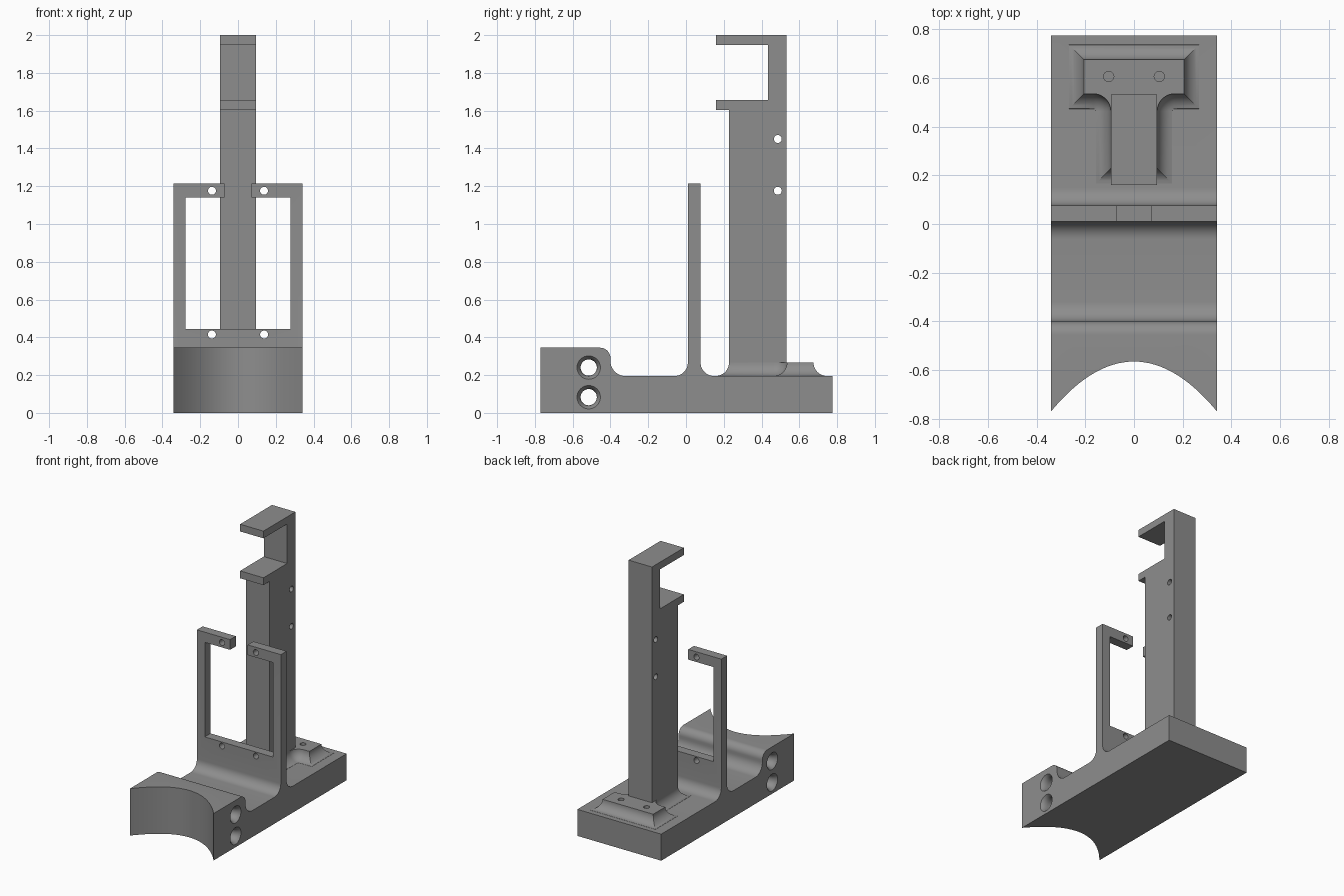
import bpy, bmesh, math

if "Cube" in bpy.data.objects:
    bpy.data.objects.remove(bpy.data.objects["Cube"])

grey = bpy.data.materials.new("grey plastic")
grey.diffuse_color = (0.27, 0.27, 0.27, 1)
grey.use_nodes = True
grey.node_tree.nodes["Principled BSDF"].inputs["Base Color"].default_value = grey.diffuse_color

W, FLOOR, R = 0.341, 0.195, 0.072   # half width, base top, fillet radius


def finish(bm, name):
    bmesh.ops.recalc_face_normals(bm, faces=bm.faces)
    me = bpy.data.meshes.new(name)
    bm.to_mesh(me)
    bm.free()
    me.materials.append(grey)
    ob = bpy.data.objects.new(name, me)
    bpy.context.collection.objects.link(ob)
    return ob


def loft(name, rings):
    """Closed solid through rings with equal point counts."""
    bm = bmesh.new()
    vs = [[bm.verts.new(p) for p in ring] for ring in rings]
    n = len(vs[0])
    for a, b in zip(vs, vs[1:]):
        for i in range(n):
            bm.faces.new((a[i], a[(i + 1) % n], b[(i + 1) % n], b[i]))
    bm.faces.new(vs[0][::-1])
    bm.faces.new(vs[-1])
    return finish(bm, name)


def extrude_x(name, prof, w):
    return loft(name, [[(x, y, z) for y, z in prof] for x in (-w, w)])


def box(name, x0, x1, y0, y1, z0, z1):
    return loft(name, [[(x0, y0, z), (x1, y0, z), (x1, y1, z), (x0, y1, z)] for z in (z0, z1)])


def arc(cx, cy, r, a0, a1, n=10):
    return [(cx + r * math.cos(math.radians(a0 + (a1 - a0) * i / n)),
             cy + r * math.sin(math.radians(a0 + (a1 - a0) * i / n))) for i in range(n + 1)]


def pin(name, axis, u, v, stations):
    """Round cutter along an axis; stations are (position, radius)."""
    rings = []
    for t, r in stations:
        ring = arc(u, v, r, 0, 360, 32)[:-1]
        rings.append([{"x": (t, a, b), "y": (a, t, b), "z": (a, b, t)}[axis] for a, b in ring])
    return loft(name, rings)


def cut(ob, cutters):
    for c in cutters:
        m = ob.modifiers.new("cut " + c.name, 'BOOLEAN')
        m.operation, m.solver, m.object = 'DIFFERENCE', 'EXACT', c
        bpy.context.view_layer.objects.active = ob
        bpy.ops.object.modifier_apply(modifier=m.name)
        bpy.data.objects.remove(c)


# Base, front block and upright frame as one side profile
Y0, Y1, F0, F1, B = -0.775, 0.775, 0.01, 0.077, -0.40
profile = [(Y0, 0), (Y1, 0), (Y1, FLOOR)]
profile += arc(F1 + R, FLOOR + R, R, 270, 180)
profile += [(F1, 1.215), (F0, 1.215)]
profile += arc(F0 - R, FLOOR + R, R, 0, -90)
profile += arc(B + 0.08, FLOOR + 0.08, 0.08, 270, 180)
profile += arc(B - 0.055, 0.345 - 0.055, 0.055, 0, 90)
profile += [(Y0, 0.345)]
base = extrude_x("base_with_frame", profile, W)

# Curved saddle in the front end
N = 32
saddle = [(-0.36, -1.0)] + [(0.36, -1.0)]
saddle += [(x, -0.565 - 0.205 * (x / W) ** 2)
           for x in (0.36 - 0.72 * i / N for i in range(N + 1))]
cuts = [loft("saddle", [[(x, y, z) for x, y in saddle] for z in (-0.1, 0.5)])]

# Frame window, top gap and screw holes
cuts.append(box("window", -0.277, 0.277, -0.05, 0.15, 0.445, 1.14))
cuts.append(box("gap", -0.072, 0.072, -0.05, 0.15, 1.1, 1.3))
for x in (-0.138, 0.138):
    for z in (0.415, 1.176):
        cuts.append(pin("frame_hole", "y", x, z, [(-0.08, 0.021), (0.17, 0.021)]))

# Cross holes with softly flared mouths
flare = [(W - 0.045, 0.043), (W - 0.027, 0.046), (W - 0.012, 0.052), (W, 0.062), (W + 0.02, 0.062)]
for z in (0.24, 0.083):
    cuts.append(pin("cross_hole", "x", -0.515, z, [(-t, r) for t, r in flare[::-1]] + flare))
# Blind screw holes in the foot
for x in (-0.104, 0.104):
    cuts.append(pin("foot_hole", "z", x, 0.606, [(0.12, 0.021), (0.4, 0.021)]))
cut(base, cuts)

# Tall post with a C-shaped head
post = extrude_x("post", [(0.228, 0.15), (0.531, 0.15), (0.531, 2.0), (0.16, 2.0), (0.16, 1.947),
                          (0.435, 1.947), (0.435, 1.657), (0.16, 1.657), (0.16, 1.603),
                          (0.228, 1.603)], 0.095)
cut(post, [pin("post_hole", "x", 0.486, z, [(-0.2, 0.021), (0.2, 0.021)]) for z in (1.176, 1.45)])


# T-shaped foot flaring into the base
def tee(d, z):
    half = [(0.095 + d, 0.228 - d)]
    half += arc(0.095 + R, 0.535 - R, R - d, 180, 90, 8)
    half += [(0.206 + d, 0.535 - d), (0.206 + d, 0.675 + d)]
    return [(x, y, z) for x, y in half] + [(-x, y, z) for x, y in half[::-1]]


rings = [tee(R * 0.98, FLOOR - 0.01)]
for i in range(1, 11):
    a = math.radians(90 * i / 10)
    rings.append(tee(R * (1 - math.sin(a)), FLOOR + R * (1 - math.cos(a))))
foot = loft("foot", rings)
cut(foot, [pin("foot_hole", "z", x, 0.606, [(0.12, 0.021), (0.4, 0.021)]) for x in (-0.104, 0.104)])

# Smooth fillets, keep edges crisp
for ob in (base, post, foot):
    bpy.ops.object.select_all(action='DESELECT')
    ob.select_set(True)
    bpy.context.view_layer.objects.active = ob
    bpy.ops.object.shade_smooth_by_angle(angle=math.radians(30))
